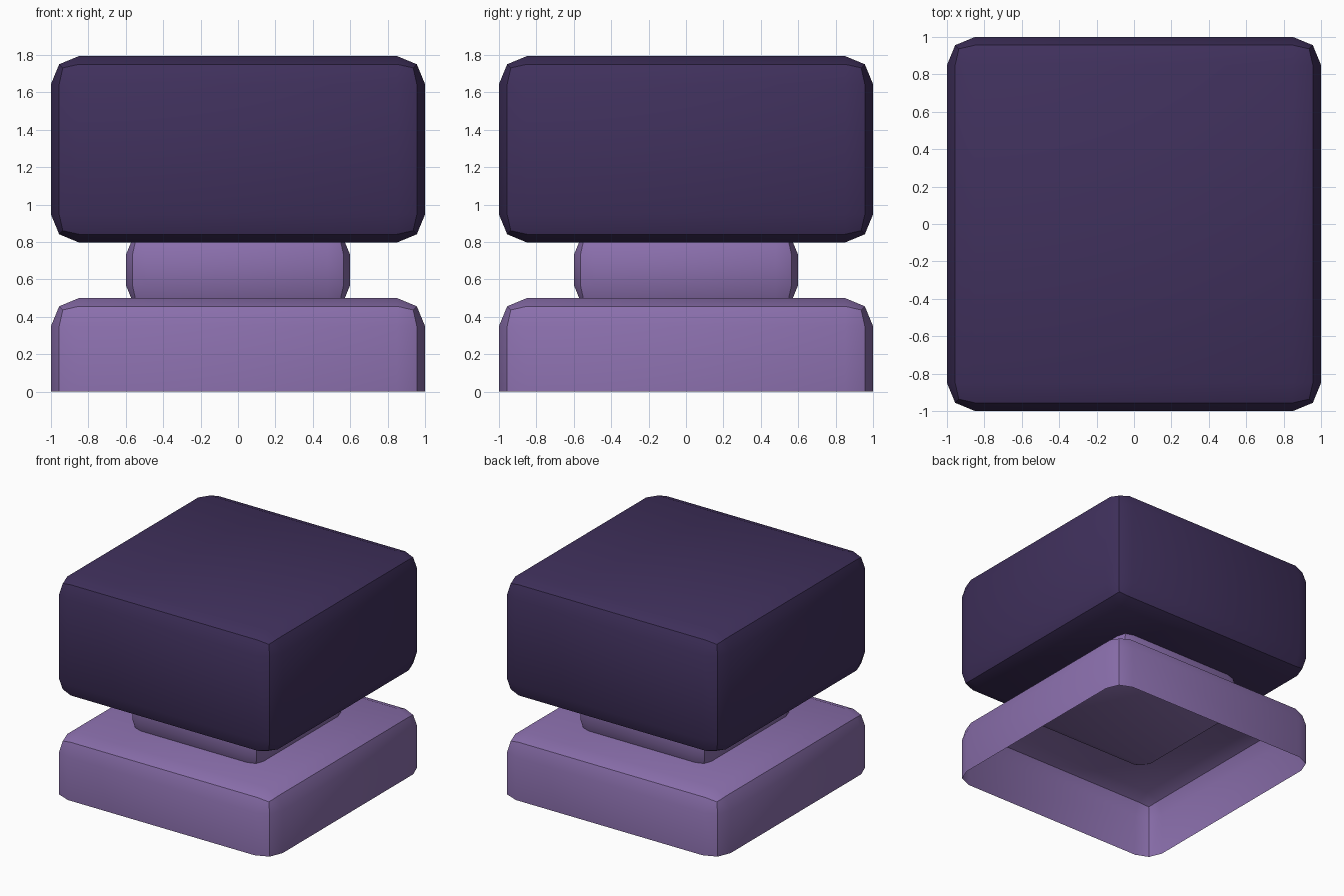
import bpy, bmesh, math

if "Cube" in bpy.data.objects:
    bpy.data.objects.remove(bpy.data.objects["Cube"])


def material(name, rgb):
    m = bpy.data.materials.new(name)
    m.diffuse_color = (*rgb, 1)
    m.use_nodes = True
    m.node_tree.nodes["Principled BSDF"].inputs["Base Color"].default_value = m.diffuse_color
    return m


dark = material("dark purple", (0.051, 0.030, 0.108))
light = material("light purple", (0.258, 0.160, 0.418))


def rounded_block(name, width, z0, z1, radius, mat, cut_z=None):
    """Square block with two-step rounded edges, optionally cut open below cut_z."""
    bm = bmesh.new()
    bmesh.ops.create_cube(bm, size=1)
    for v in bm.verts:
        v.co.x *= width
        v.co.y *= width
        v.co.z = (z0 + z1) / 2 + v.co.z * (z1 - z0)
    bmesh.ops.bevel(bm, geom=bm.edges[:], offset=radius, offset_type='OFFSET',
                    segments=2, profile=0.5, affect='EDGES', clamp_overlap=True)
    if cut_z is not None:
        bmesh.ops.bisect_plane(bm, geom=bm.verts[:] + bm.edges[:] + bm.faces[:],
                               plane_co=(0, 0, cut_z), plane_no=(0, 0, 1),
                               clear_inner=True)
    bmesh.ops.recalc_face_normals(bm, faces=bm.faces[:])
    # an open shell still has to face outwards
    top = max(bm.faces, key=lambda f: f.calc_center_median().z)
    if top.normal.z < 0:
        bmesh.ops.reverse_faces(bm, faces=bm.faces[:])
    me = bpy.data.meshes.new(name)
    bm.to_mesh(me)
    bm.free()
    me.materials.append(mat)
    ob = bpy.data.objects.new(name, me)
    bpy.context.collection.objects.link(ob)
    bpy.ops.object.select_all(action='DESELECT')
    ob.select_set(True)
    bpy.context.view_layer.objects.active = ob
    bpy.ops.object.shade_smooth_by_angle(angle=math.radians(30))
    return ob


# base: hollow shell, open underneath
rounded_block("base", 2.0, -0.5, 0.5, 0.15, light, cut_z=0.0)
# neck: smaller block sunk into base and top
rounded_block("neck", 1.2, 0.45, 0.85, 0.12, light)
# top block
rounded_block("top_block", 2.0, 0.797, 1.794, 0.15, dark)
